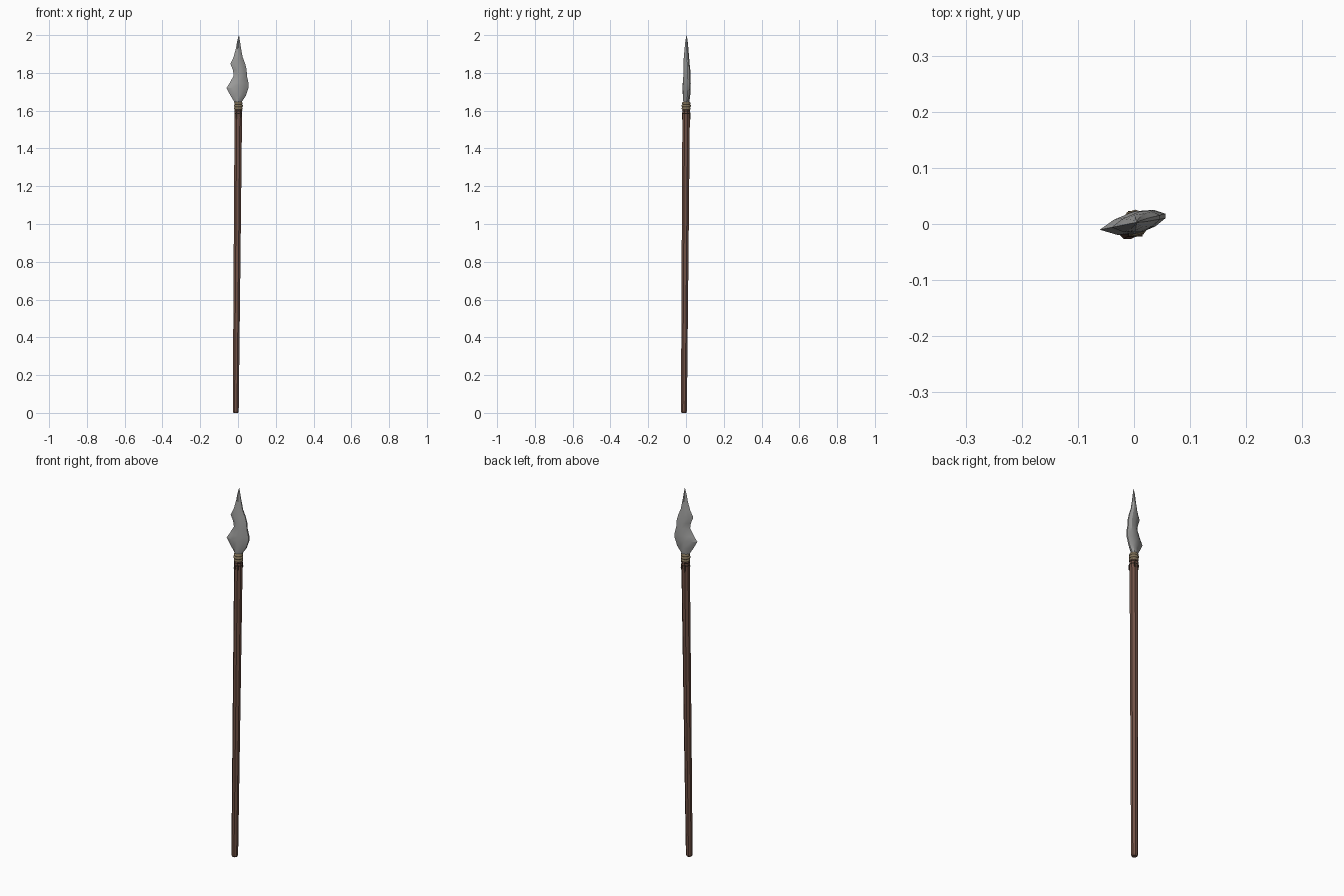
import bpy, bmesh, math

if "Cube" in bpy.data.objects:
    bpy.data.objects.remove(bpy.data.objects["Cube"])


def material(name, rgb):
    m = bpy.data.materials.new(name)
    m.diffuse_color = (*rgb, 1)
    m.use_nodes = True
    m.node_tree.nodes["Principled BSDF"].inputs["Base Color"].default_value = m.diffuse_color
    return m


STONE = material("grey_stone", (0.34, 0.34, 0.335))
WOOD = material("brown_wood", (0.165, 0.083, 0.06))
TAN = material("tan_cord", (0.24, 0.185, 0.11))
DARK = material("dark_cord", (0.05, 0.032, 0.022))


def loft(name, rings, mat, smooth=None):
    """Skin a list of equal-length point rings and cap both ends."""
    bm = bmesh.new()
    vs = [[bm.verts.new(p) for p in r] for r in rings]
    n = len(vs[0])
    for a, b in zip(vs, vs[1:]):
        for i in range(n):
            j = (i + 1) % n
            bm.faces.new((a[i], a[j], b[j], b[i]))
    bm.faces.new(vs[0][::-1])
    bm.faces.new(vs[-1])
    bmesh.ops.recalc_face_normals(bm, faces=bm.faces[:])
    me = bpy.data.meshes.new(name)
    bm.to_mesh(me)
    bm.free()
    ob = bpy.data.objects.new(name, me)
    bpy.context.collection.objects.link(ob)
    me.materials.append(mat)
    if smooth:
        bpy.ops.object.select_all(action='DESELECT')
        ob.select_set(True)
        bpy.context.view_layer.objects.active = ob
        bpy.ops.object.shade_smooth_by_angle(angle=math.radians(smooth))
    return ob


def axis(z):
    """Centre of the slightly leaning shaft at height z."""
    t = z / 1.62
    return -0.012 + 0.014 * t, -0.011 + 0.012 * t


def ring(z, r, n=8):
    cx, cy = axis(z)
    return [(cx + r * math.cos(math.tau * (i + .5) / n),
             cy + r * math.sin(math.tau * (i + .5) / n), z) for i in range(n)]


# Shaft: leaning octagonal pole, slightly thicker towards the head
loft("shaft", [ring(0, .013), ring(.008, .017), ring(.8, .0195),
               ring(1.6, .0215), ring(1.625, .019)], WOOD)

# Bindings: tan wraps over the joint, thin dark wraps below
for k, (z, r) in enumerate([(1.612, .0235), (1.626, .0245), (1.639, .0225)]):
    loft(f"tan_wrap_{k}", [ring(z - .008, r - .004, 10), ring(z - .003, r, 10),
                           ring(z + .003, r, 10), ring(z + .008, r - .004, 10)], TAN, 60)
for k, z in enumerate([1.585, 1.599]):
    loft(f"dark_wrap_{k}", [ring(z - .004, .0205), ring(z, .0232), ring(z + .004, .0205)], DARK)

# Loose cord ends hanging on the front and back
for side in (-1, 1):
    for k, dx in enumerate((-.008, .010)):
        cx, cy = axis(1.57)
        rings = []
        for z, w in ((1.552 + .01 * k, .002), (1.57, .004), (1.59, .003)):
            y = cy + side * .0205
            rings.append([(cx + dx - w, y - .002, z), (cx + dx + w, y - .002, z),
                          (cx + dx + w, y + .002, z), (cx + dx - w, y + .002, z)])
        loft(f"cord_end_{side}_{k}", rings, DARK)

# Blade: knapped leaf with notched edges; z, left x, right x, half thickness
profile = [(1.625, -.014, .014, .013), (1.65, -.022, .022, .017),
           (1.68, -.040, .042, .019), (1.72, -.061, .055, .020),
           (1.745, -.045, .056, .020), (1.785, -.023, .047, .019),
           (1.815, -.027, .046, .018), (1.848, -.040, .038, .016),
           (1.885, -.023, .024, .014), (1.93, -.011, .016, .010),
           (1.97, -.004, .010, .006), (2.0, .0045, .0055, .0005)]
section = [(0, 0), (.28, -.8), (.55, -1), (.82, -.7), (1, -.15),
           (1, .25), (.8, .8), (.5, 1), (.22, .65)]
rings = []
for z, l, r, t in profile:
    row = []
    for u, v in section:
        x = l + (r - l) * u
        row.append((x, .002 + x * .2 + t * v, z))
    rings.append(row)
loft("blade", rings, STONE, 25)
